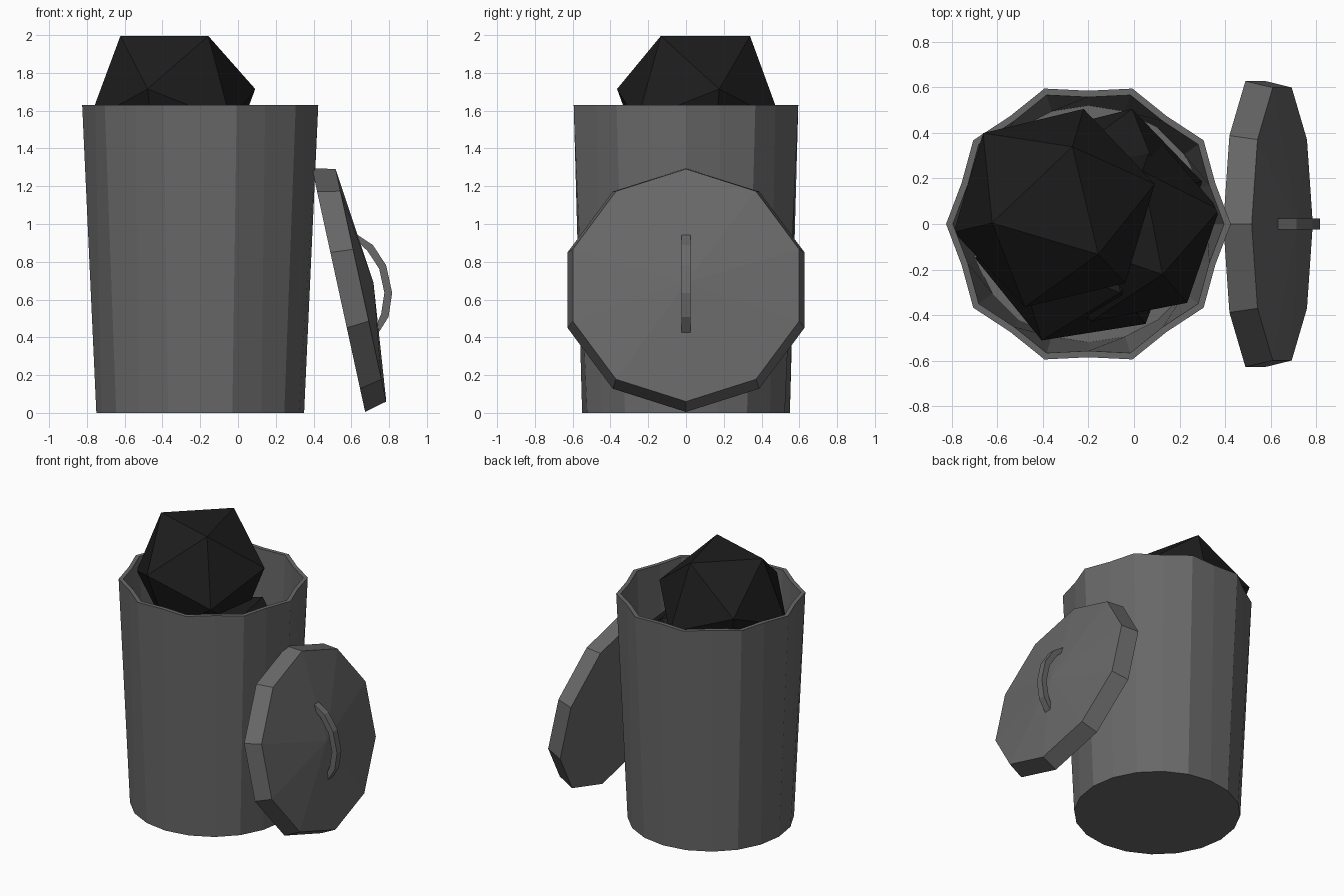
import bpy, bmesh
from math import sin, cos, pi, radians
from mathutils import Matrix, Vector

if "Cube" in bpy.data.objects:
    bpy.data.objects.remove(bpy.data.objects["Cube"])


def material(name, v):
    m = bpy.data.materials.new(name)
    m.diffuse_color = (v, v, v, 1)
    m.use_nodes = True
    m.node_tree.nodes["Principled BSDF"].inputs["Base Color"].default_value = m.diffuse_color
    return m


METAL = material("dull_metal", 0.14)
PLASTIC = material("black_plastic", 0.012)


def finish(name, bm, mat, matrix=None):
    bmesh.ops.recalc_face_normals(bm, faces=bm.faces)
    mesh = bpy.data.meshes.new(name)
    bm.to_mesh(mesh)
    bm.free()
    mesh.materials.append(mat)
    ob = bpy.data.objects.new(name, mesh)
    bpy.context.collection.objects.link(ob)
    if matrix:
        ob.matrix_world = matrix
    return ob


def loft(name, rings, n, mat, matrix=None):
    """Rings of (radius at even corners, radius at odd corners, z), capped at both ends."""
    bm = bmesh.new()
    loops = []
    for re, ro, z in rings:
        loops.append([bm.verts.new(((ro if i % 2 else re) * cos(2 * pi * i / n),
                                    (ro if i % 2 else re) * sin(2 * pi * i / n), z))
                      for i in range(n)])
    for a, b in zip(loops, loops[1:]):
        for i in range(n):
            j = (i + 1) % n
            bm.faces.new((a[i], a[j], b[j], b[i]))
    bm.faces.new(loops[0])
    end = bm.faces.new(loops[-1])
    if name == "lid":  # shallow cone on the outer side
        bmesh.ops.poke(bm, faces=[end], offset=0)
        bm.verts.ensure_lookup_table()
        bm.verts[-1].co.z += 0.068
    return finish(name, bm, mat, matrix)


# Can: round base flaring to a fluted rim, with an inner wall and floor
loft("can", [(0.55, 0.55, 0), (0.625, 0.585, 1.63),
             (0.595, 0.557, 1.63), (0.52, 0.52, 0.04)],
     20, METAL, Matrix.Translation((-0.2, 0, 0)))

# Lid leaning on the can
lean = Matrix.Translation((0.5325, 0, 0.65)) @ Matrix.Rotation(radians(77.7), 4, 'Y')
loft("lid", [(0.66, 0.66, 0), (0.63, 0.63, 0.121)], 10, METAL, lean)

# Lid handle: a bent strip with a square section
outer = [(-0.285, 0.14), (-0.195, 0.228), (-0.075, 0.274)]
inner = [(-0.245, 0.14), (-0.172, 0.193), (-0.065, 0.234)]
outer += [(-x, z) for x, z in reversed(outer)]
inner += [(-x, z) for x, z in reversed(inner)]
bm = bmesh.new()
sections = [[bm.verts.new((p[0], y, p[1])) for p, y in
             ((o, -0.025), (o, 0.025), (i, 0.025), (i, -0.025))]
            for o, i in zip(outer, inner)]
for a, b in zip(sections, sections[1:]):
    for k in range(4):
        bm.faces.new((a[k], a[k - 1], b[k - 1], b[k]))
bm.faces.new(sections[0])
bm.faces.new(sections[-1])
finish("lid_handle", bm, METAL, lean)


# Rubbish bags: twenty-sided lumps resting on a face, turned by an angle
def bag(name, centre, r, turn):
    bm = bmesh.new()
    for k in range(3):
        for rad, z, off in ((0.607, 0.795, 0), (0.982, 0.188, 60)):
            a = radians(turn + off + 120 * k)
            v = Vector((rad * cos(a), rad * sin(a), z)) * r
            bm.verts.new(v)
            bm.verts.new(-v)
    bmesh.ops.convex_hull(bm, input=bm.verts)
    finish(name, bm, PLASTIC, Matrix.Translation(centre))


bag("top_bag", (-0.35, 0.07, 1.628), 0.462, 73.5)
bag("right_bag", (-0.05, -0.02, 1.12), 0.44, -49)
bag("left_bag", (-0.24, -0.08, 1.0), 0.47, 189)
bag("back_bag", (-0.13, 0.08, 1.02), 0.45, 14)
bag("bottom_bag", (-0.2, 0, 0.42), 0.46, 30)
